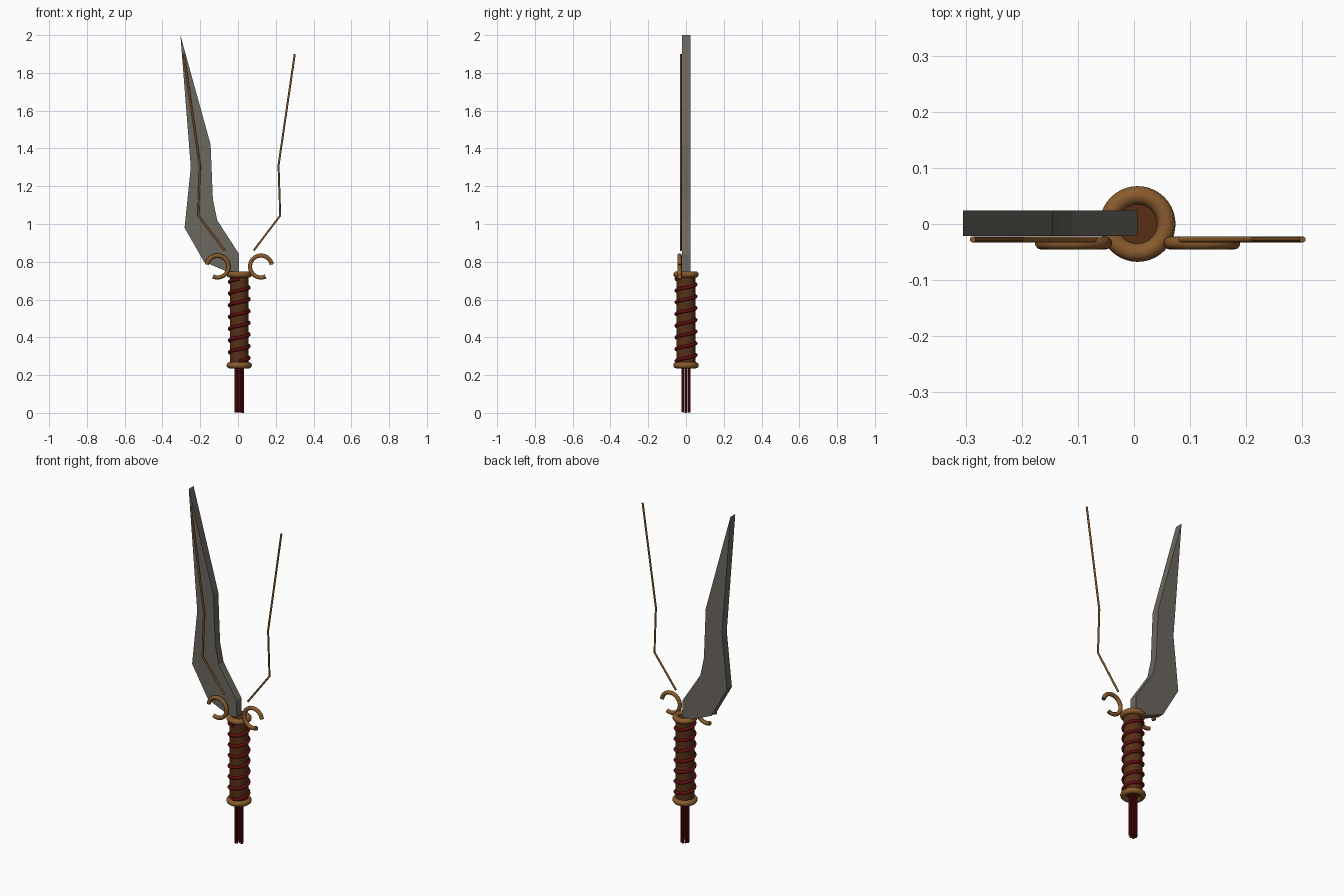
import bpy, bmesh, math, random
from mathutils import Vector

if "Cube" in bpy.data.objects:
    bpy.data.objects.remove(bpy.data.objects["Cube"])

random.seed(4)
CX = 0.0065  # axis of the handle


def material(name, rgb):
    m = bpy.data.materials.new(name)
    m.diffuse_color = (*rgb, 1)
    m.use_nodes = True
    m.node_tree.nodes["Principled BSDF"].inputs["Base Color"].default_value = m.diffuse_color
    return m


STEEL = material("dull steel", (0.15, 0.137, 0.115))
BRONZE = material("bronze", (0.25, 0.105, 0.027))
LEATHER = material("brown leather", (0.095, 0.03, 0.008))
CORD = material("dark red cord", (0.12, 0.004, 0.006))


def finish(ob, name, mat, smooth=True):
    ob.name = name
    ob.data.materials.clear()
    ob.data.materials.append(mat)
    if smooth:
        bpy.ops.object.select_all(action='DESELECT')
        ob.select_set(True)
        bpy.context.view_layer.objects.active = ob
        bpy.ops.object.shade_smooth_by_angle(angle=math.radians(40))
    return ob


def tube(name, pts, radius, mat, sides=3):
    """Capped round tube along a path, turned into a mesh."""
    cu = bpy.data.curves.new(name, 'CURVE')
    cu.dimensions = '3D'
    sp = cu.splines.new('POLY')
    sp.points.add(len(pts) - 1)
    for p, co in zip(sp.points, pts):
        p.co = (*co, 1)
    cu.bevel_depth = radius
    cu.bevel_resolution = sides
    cu.use_fill_caps = True
    ob = bpy.data.objects.new(name, cu)
    bpy.context.collection.objects.link(ob)
    bpy.ops.object.select_all(action='DESELECT')
    ob.select_set(True)
    bpy.context.view_layer.objects.active = ob
    bpy.ops.object.convert(target='MESH')
    return finish(bpy.context.object, name, mat)


# Blade: flat angular outline with thickness
outline = [(CX, 0.745), (CX, 0.84), (-0.11, 1.02), (-0.133, 1.13), (-0.145, 1.42),
           (-0.305, 2.0), (-0.25, 1.30), (-0.283, 0.98), (-0.18, 0.80), (-0.04, 0.74)]
bm = bmesh.new()
face = bm.faces.new([bm.verts.new((x, -0.021, z)) for x, z in outline])
ext = bmesh.ops.extrude_face_region(bm, geom=[face])
bmesh.ops.translate(bm, vec=(0, 0.045, 0),
                    verts=[v for v in ext["geom"] if isinstance(v, bmesh.types.BMVert)])
bmesh.ops.recalc_face_normals(bm, faces=bm.faces)
me = bpy.data.meshes.new("blade")
bm.to_mesh(me)
bm.free()
blade = bpy.data.objects.new("blade", me)
bpy.context.collection.objects.link(blade)
finish(blade, "blade", STEEL, False)

# Handle core
bpy.ops.mesh.primitive_cylinder_add(vertices=32, radius=0.05, depth=0.485, location=(CX, 0, 0.4925))
finish(bpy.context.object, "handle", LEATHER)

# Guard and pommel rings
for name, z in (("guard_ring", 0.733), ("pommel_ring", 0.252)):
    bpy.ops.mesh.primitive_torus_add(major_segments=40, minor_segments=12, major_radius=0.051,
                                     minor_radius=0.0165, location=(CX, 0, z))
    finish(bpy.context.object, name, BRONZE)

# Spiral cord wrap
turns, steps = 7, 24
wrap = []
for i in range(turns * steps + 1):
    a = 2 * math.pi * i / steps - math.pi / 2
    wrap.append((CX + 0.052 * math.cos(a), 0.052 * math.sin(a), 0.275 + 0.435 * i / (turns * steps)))
tube("cord_wrap", wrap, 0.009, CORD)

# Mirrored inlay lines and curled scrolls
line = [(0.077, 0.86), (0.217, 1.045), (0.208, 1.31), (0.294, 1.90)]
for side, s in (("left", -1), ("right", 1)):
    tube("inlay_" + side, [(CX + s * x, -0.0275, z) for x, z in line], 0.0055, BRONZE)
    curl = []
    for i in range(33):
        a = math.radians(10 + 285 * i / 32)
        curl.append((CX + s * (0.115 + 0.058 * math.cos(a)), -0.034, 0.775 + 0.058 * math.sin(a)))
    tube("scroll_" + side, curl, 0.0115, BRONZE)

# Tassel strands below the pommel
for i in range(8):
    a = 2 * math.pi * i / 8
    x, y = CX + 0.018 * math.cos(a), 0.018 * math.sin(a)
    tube(f"tassel_strand_{i}", [(x, y, 0.235), (x, y, 0.012 * random.random() if i else 0)], 0.0065, CORD, 1)
